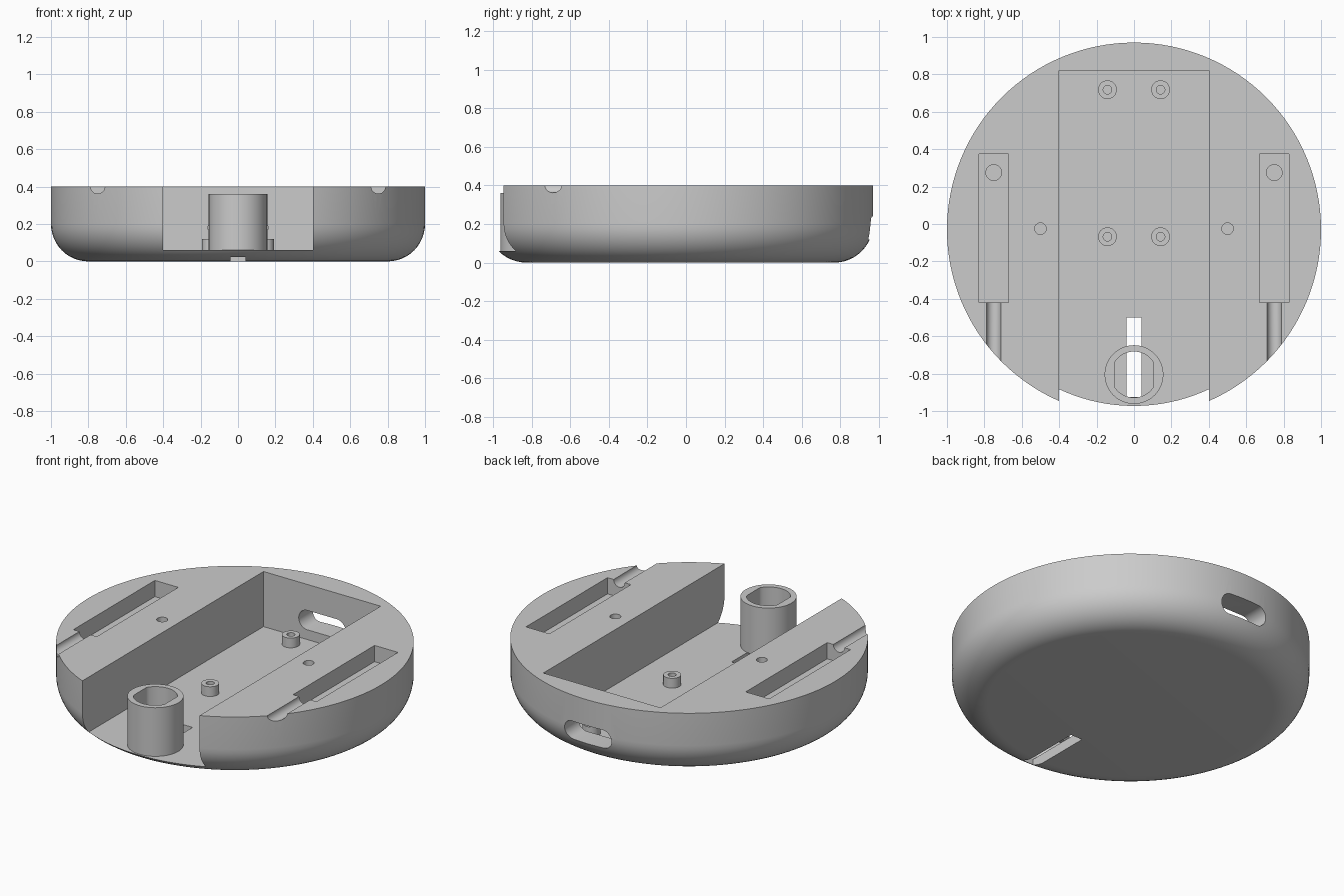
import bpy, bmesh, math
from mathutils import Matrix

old = bpy.data.objects.get("Cube")
if old:
    bpy.data.objects.remove(old, do_unlink=True)

grey = bpy.data.materials.new("plain grey")
grey.use_nodes = True
COLOUR = (0.6, 0.6, 0.6, 1)
grey.diffuse_color = COLOUR
grey.node_tree.nodes["Principled BSDF"].inputs["Base Color"].default_value = COLOUR

CY = -0.03          # centre of the round body
TOP, FLOOR = 0.4, 0.06


def finish(name, bm):
    bmesh.ops.recalc_face_normals(bm, faces=bm.faces)
    mesh = bpy.data.meshes.new(name)
    bm.to_mesh(mesh)
    bm.free()
    mesh.materials.append(grey)
    obj = bpy.data.objects.new(name, mesh)
    bpy.context.collection.objects.link(obj)
    return obj


def select(obj):
    bpy.ops.object.select_all(action="DESELECT")
    obj.select_set(True)
    bpy.context.view_layer.objects.active = obj


def prism(name, outline, z0, z1, matrix=None):
    """Extrude a flat outline from z0 to z1, then optionally transform it."""
    bm = bmesh.new()
    base = bm.faces.new([bm.verts.new((x, y, z0)) for x, y in outline])
    top = bmesh.ops.extrude_face_region(bm, geom=[base])["geom"]
    bmesh.ops.translate(bm, vec=(0, 0, z1 - z0),
                        verts=[v for v in top if isinstance(v, bmesh.types.BMVert)])
    if matrix:
        bm.transform(matrix)
    return finish(name, bm)


def circle(x, y, r, n=32):
    return [(x + r * math.cos(math.tau * i / n), y + r * math.sin(math.tau * i / n))
            for i in range(n)]


def rect(x0, x1, y0, y1):
    return [(x0, y0), (x1, y0), (x1, y1), (x0, y1)]


def cut(target, cutter):
    cutter.hide_render = True
    mod = target.modifiers.new("cut", "BOOLEAN")
    mod.operation, mod.solver, mod.object = "DIFFERENCE", "EXACT", cutter
    select(target)
    bpy.ops.object.modifier_apply(modifier=mod.name)
    bpy.data.objects.remove(cutter, do_unlink=True)


def smooth(obj):
    select(obj)
    bpy.ops.object.shade_smooth_by_angle(angle=math.radians(25))


# Round body with a rounded lower edge
R, FILLET = 1.0, 0.2
profile = [(0, 0)]
for i in range(13):
    a = math.pi / 2 * i / 12
    profile.append((R - FILLET + FILLET * math.sin(a), FILLET - FILLET * math.cos(a)))
profile += [(R, TOP), (0, TOP)]
bm = bmesh.new()
verts = [bm.verts.new((x, CY, z)) for x, z in profile]
edges = [bm.edges.new(pair) for pair in zip(verts, verts[1:])]
bmesh.ops.spin(bm, geom=verts + edges, cent=(0, CY, 0), axis=(0, 0, 1),
               angle=math.tau, steps=128)
bmesh.ops.remove_doubles(bm, verts=bm.verts, dist=1e-4)
body = finish("round_body", bm)

# Central channel, open at the front
cut(body, prism("channel_cutter", rect(-0.4, 0.4, -1.3, 0.82), FLOOR, 1))

# Slit through the floor
cut(body, prism("slit_cutter", rect(-0.04, 0.04, -0.925, -0.5), -0.1, 0.2))

# Rounded port through the back wall
port = [(x + (0.1 if x >= 0 else -0.1), y) for x, y in circle(0, 0, 0.06, 30)]
cut(body, prism("port_cutter", port, 0.7, 1.2,
                Matrix.Translation((0, 0, 0.18)) @ Matrix.Rotation(-math.pi / 2, 4, "X")))

# Side pockets, wire grooves and blind holes
for s in (-1, 1):
    x = 0.75 * s
    cut(body, prism("pocket_cutter", rect(x - 0.08, x + 0.08, -0.42, 0.375), 0.3, 0.6))
    cut(body, prism("pocket_hole_cutter", circle(x, 0.275, 0.042), 0.2, 0.6))
    cut(body, prism("screw_hole_cutter", circle(0.5 * s, -0.025, 0.031), 0.2, 0.6))
    cut(body, prism("groove_cutter", circle(0, 0, 0.038), 0.4, 1.2,
                    Matrix.Translation((x, 0, TOP)) @ Matrix.Rotation(math.pi / 2, 4, "X")))
smooth(body)

# Hollow post with two flats inside
TY = -0.805
post = prism("hollow_post", circle(0, TY, 0.157, 64), FLOOR, 0.36)
bore = [(max(-0.105, min(0.105, x)), y) for x, y in circle(0, TY, 0.123, 64)]
cut(post, prism("bore_cutter", bore, 0, 0.6))
smooth(post)

# Four small standoffs
for side, x in (("right", -0.142), ("left", 0.142)):
    for place, y in (("front", -0.068), ("back", 0.718)):
        standoff = prism(f"{place}_{side}_standoff", circle(x, y, 0.05), FLOOR, 0.12)
        cut(standoff, prism("standoff_hole_cutter", circle(x, y, 0.023, 24), 0, 0.3))
        smooth(standoff)
